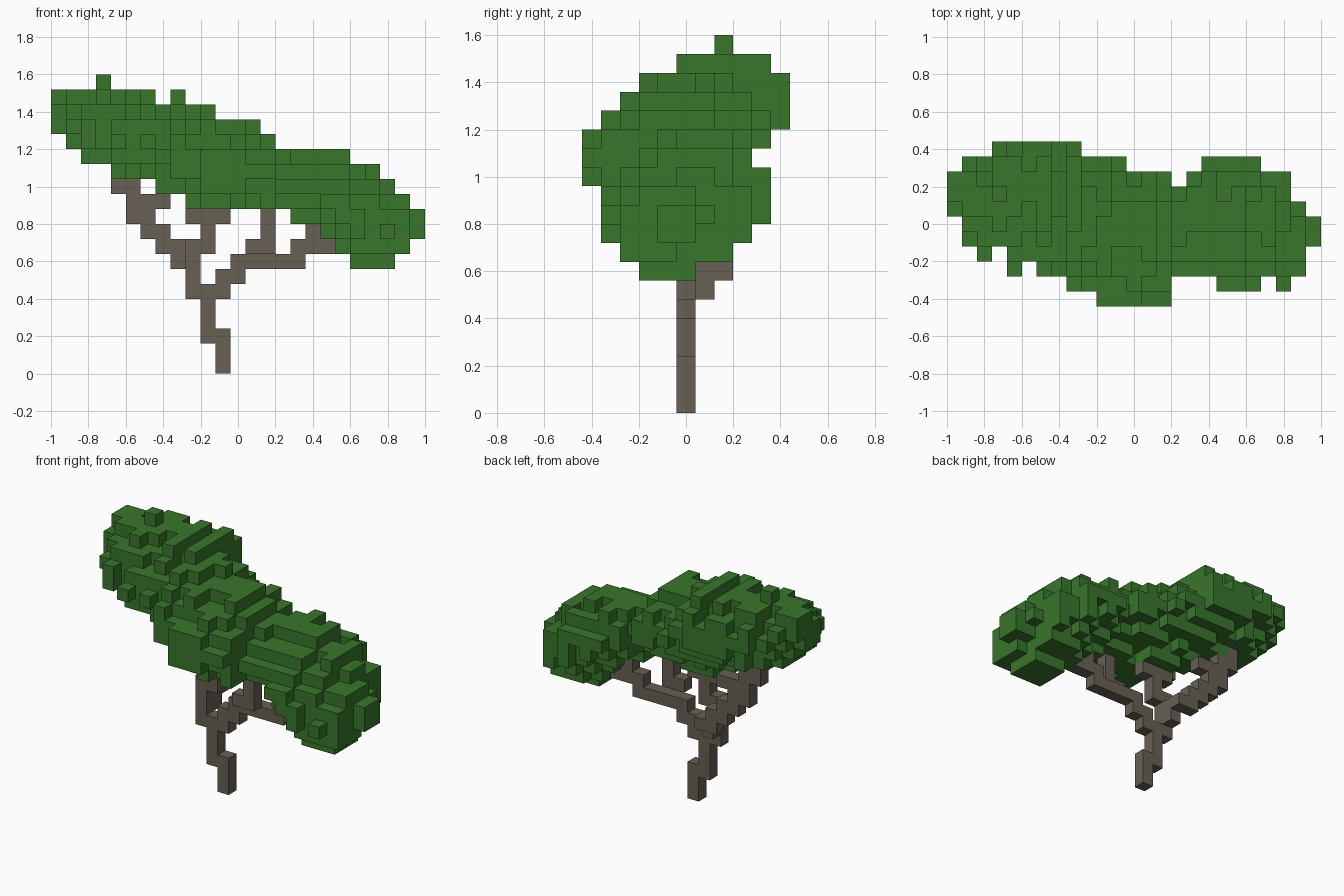
import bpy
import bmesh
import random
from mathutils import Vector

random.seed(7)
CELL = 0.08
ORIGIN = Vector((-1.0, -0.44, 0.0))
AXES = [Vector(d) for d in ((1, 0, 0), (0, 1, 0), (0, 0, 1))]

if "Cube" in bpy.data.objects:
    bpy.data.objects.remove(bpy.data.objects["Cube"])


def make_material(name, color):
    mat = bpy.data.materials.new(name)
    mat.use_nodes = True
    mat.diffuse_color = color
    mat.node_tree.nodes["Principled BSDF"].inputs["Base Color"].default_value = color
    return mat


def neighbours(cell):
    for axis in range(3):
        for step in (-1, 1):
            other = list(cell)
            other[axis] += step
            yield axis, step, tuple(other)


def build_blocks(name, cells, mat):
    """Make one mesh from the exposed sides of a set of grid cells."""
    bm = bmesh.new()
    corners = {}

    def corner(point):
        key = tuple(round(c) for c in point)
        if key not in corners:
            corners[key] = bm.verts.new(ORIGIN + Vector(key) * CELL)
        return corners[key]

    for cell in sorted(cells):
        for axis, step, other in neighbours(cell):
            if other in cells:
                continue
            u, v = AXES[(axis + 1) % 3], AXES[(axis + 2) % 3]
            base = Vector(cell) + AXES[axis] * (step > 0)
            loop = [base, base + u, base + u + v, base + v]
            if step < 0:
                loop.reverse()
            bm.faces.new([corner(p) for p in loop])
    mesh = bpy.data.meshes.new(name)
    bm.to_mesh(mesh)
    bm.free()
    mesh.materials.append(mat)
    obj = bpy.data.objects.new(name, mesh)
    bpy.context.collection.objects.link(obj)
    return obj


def segment(i0, i1, j, k0, k1):
    return {(i, j, k) for i in range(i0, i1 + 1) for k in range(k0, k1 + 1)}


# Canopy outline: depth limits per height layer, from the lowest layer up
LOWEST = 7
side_limits = [(3, 5), (2, 7), (1, 8), (1, 9), (1, 9), (0, 9), (0, 8),
               (0, 9), (1, 10), (2, 10), (3, 10), (4, 9), (7, 7)]
# Canopy outline: bottom and top layer for each column along the width
heights = [(16, 18), (15, 18), (14, 18), (14, 19), (13, 18), (13, 18), (13, 18),
           (12, 17), (12, 18), (11, 17), (11, 17), (11, 16), (11, 16), (11, 16),
           (11, 15), (11, 14), (10, 14), (10, 14), (9, 14), (8, 14), (7, 13),
           (7, 13), (7, 12), (8, 11), (9, 10)]
# Canopy outline: front and back limit for each column along the width
depths = [(6, 8), (4, 9), (3, 9), (4, 10), (2, 10), (3, 10), (2, 10),
          (2, 10), (1, 10), (1, 9), (0, 9), (0, 9), (0, 8), (0, 8),
          (0, 8), (2, 7), (2, 8), (2, 9), (1, 9), (1, 9), (1, 9),
          (2, 8), (1, 8), (2, 6), (4, 5)]
# The crown leans: its front hangs lower than its back
TILT = 0.22


def offset(value, low, high):
    """Distance from the middle of a range, where its outer edge is one."""
    return (2 * value - low - high) / (high - low + 1)


# Each slice is a leaning ellipse inside the outlines, ragged by column
canopy = set()
for i, ((bottom, top), (front, back)) in enumerate(zip(heights, depths)):
    for j in range(front, back + 1):
        reach = random.uniform(0.68, 1.1)
        across = offset(j, front, back)
        for k in range(bottom, top + 1):
            near, far = side_limits[k - LOWEST]
            rise = offset(k, bottom, top) - TILT * across
            radius = across ** 2 + rise ** 2 / (1 - TILT ** 2)
            middle = abs(rise) * (top - bottom + 1) <= 1.01
            if near <= j <= far and (middle or radius < reach):
                canopy.add((i, j, k))
canopy = {c for c in canopy if any(n in canopy for _, _, n in neighbours(c))}
# Lone twigs of leaf standing on the crown, and its lowest tuft
canopy |= segment(3, 3, 7, 17, 19) | segment(8, 8, 7, 16, 18)
for j in range(3, 6):
    canopy |= segment(20, 21, j, 7, 8)

# Trunk and its branches as straight runs of blocks
wood = [
    # trunk
    (11, 11, 5, 0, 2), (10, 10, 5, 2, 5), (9, 11, 5, 5, 5),
    # branch reaching back and up to the high end
    (9, 9, 6, 6, 7), (8, 9, 7, 7, 7), (7, 8, 7, 8, 8), (6, 7, 7, 9, 9),
    (5, 6, 7, 10, 10), (5, 7, 7, 11, 11), (4, 5, 7, 12, 12), (4, 4, 7, 13, 13),
    # inner stem
    (9, 9, 5, 6, 8), (10, 10, 5, 8, 11), (9, 11, 5, 10, 10),
    # branch reaching out to the low end
    (11, 12, 5, 6, 6), (12, 16, 5, 7, 7), (16, 18, 5, 8, 8),
    (17, 18, 5, 9, 9), (17, 17, 5, 10, 10),
    # upright stem
    (13, 14, 4, 8, 8), (14, 14, 4, 8, 11),
]
branches = set()
for run in wood:
    branches |= segment(*run)
branches -= canopy

leaf_green = make_material("leaf_green", (0.039, 0.182, 0.023, 1))
bark_brown = make_material("bark_brown", (0.135, 0.116, 0.088, 1))
build_blocks("canopy", canopy, leaf_green)
build_blocks("trunk_and_branches", branches, bark_brown)
